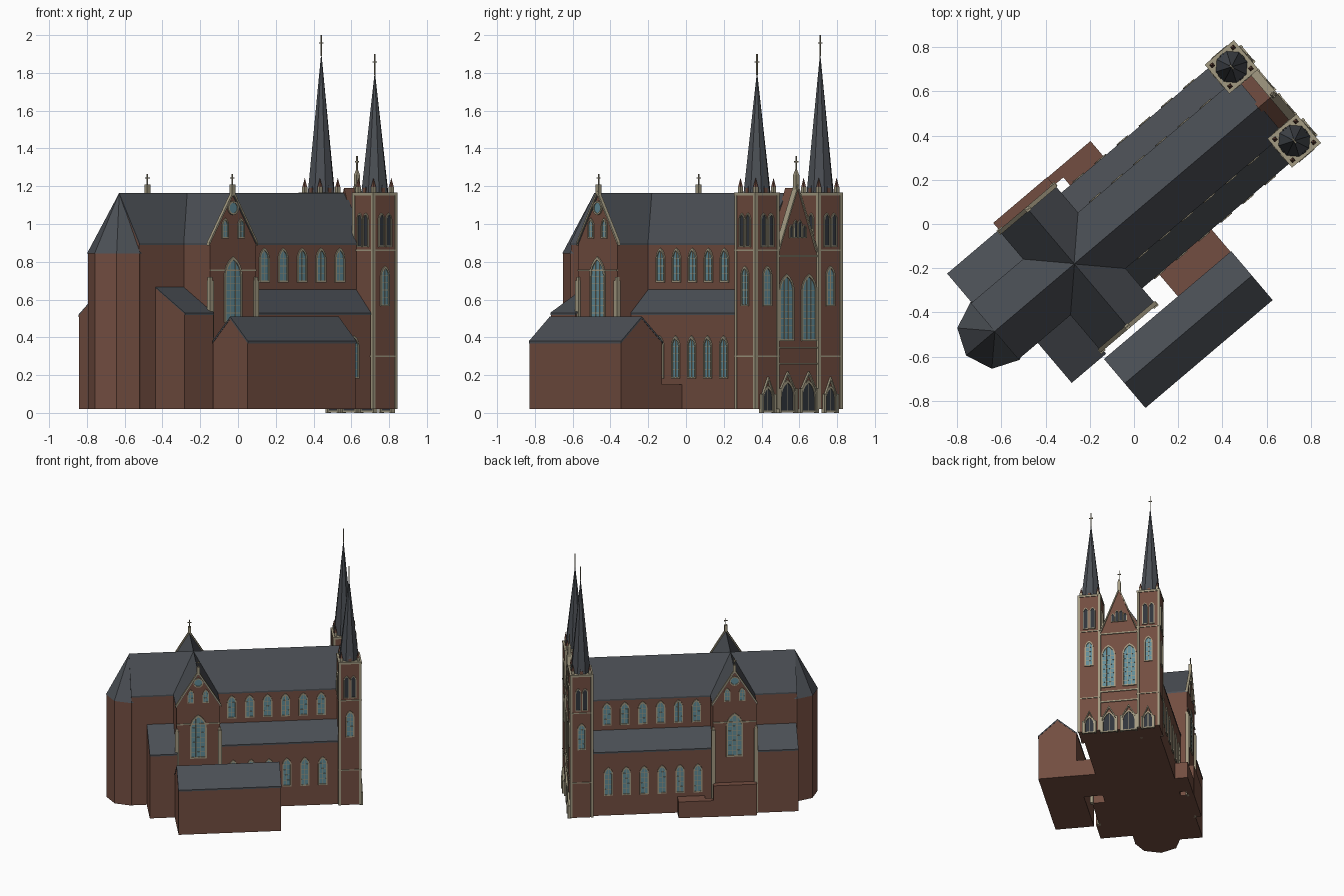
import bpy, bmesh, math
from mathutils import Matrix, Vector

if "Cube" in bpy.data.objects:
    bpy.data.objects.remove(bpy.data.objects["Cube"])

# Church axis: local x = along nave (towards towers), local y = across
WORLD = Matrix.Translation((-0.27, -0.18, 0)) @ Matrix.Rotation(math.radians(40.3), 4, 'Z')
I = Matrix.Identity(4)
COL = {"brick": (0.17, 0.075, 0.052), "slate": (0.07, 0.078, 0.09), "stone": (0.36, 0.32, 0.22),
       "glass": (0.12, 0.26, 0.31), "dark": (0.03, 0.036, 0.045)}
MATS = {}
for k, c in COL.items():
    MATS[k] = bpy.data.materials.new(k)
    MATS[k].diffuse_color = (*c, 1)
parts = {}


def bm_of(part, mat):
    return parts.setdefault((part, mat), bmesh.new())


def wall(angle, x, y):
    """Wall frame: X along the wall, Y up, Z outward (angle 0 faces local -y)."""
    return Matrix.Translation((x, y, 0)) @ Matrix.Rotation(math.radians(angle), 4, 'Z') @ Matrix.Rotation(math.pi / 2, 4, 'X')


def poly(part, mat, pts, d0, d1, M=I):
    bm = bm_of(part, mat)
    lo = [bm.verts.new(M @ Vector((x, y, d0))) for x, y in pts]
    hi = [bm.verts.new(M @ Vector((x, y, d1))) for x, y in pts]
    bm.faces.new(lo[::-1])
    bm.faces.new(hi)
    n = len(pts)
    for i in range(n):
        j = (i + 1) % n
        bm.faces.new((lo[i], lo[j], hi[j], hi[i]))


def box(part, mat, x0, x1, y0, y1, z0, z1, M=I):
    poly(part, mat, [(x0, y0), (x1, y0), (x1, y1), (x0, y1)], z0, z1, M)


def post(part, mat, x, y, r, z0, z1):
    box(part, mat, x - r, x + r, y - r, y + r, z0, z1)


def cone(part, mat, x, y, z0, z1, r, n, rot):
    m = Matrix.Translation((x, y, (z0 + z1) / 2)) @ Matrix.Rotation(math.radians(rot), 4, 'Z')
    bmesh.ops.create_cone(bm_of(part, mat), cap_ends=True, segments=n, radius1=r, radius2=0, depth=z1 - z0, matrix=m)


def ring(part, mat, outer, inner, depth, M):
    bm = bm_of(part, mat)
    loops = [[bm.verts.new(M @ Vector((x, y, d))) for x, y in o]
             for o, d in ((outer, -.005), (outer, depth), (inner, depth), (inner, -.005))]
    n = len(outer)
    for a in range(4):
        p, q = loops[a], loops[(a + 1) % 4]
        for i in range(n):
            j = (i + 1) % n
            bm.faces.new((p[i], p[j], q[j], q[i]))


def arch(x, w, z0, z1):
    zs = z1 - .866 * w
    right = [(w * math.cos(a) - w / 2, zs + w * math.sin(a)) for a in (math.radians(15 * i) for i in range(5))]
    pts = [(-w / 2, z0), (w / 2, z0)] + right + [(-p, q) for p, q in right[-2::-1]]
    return [(x + p, q) for p, q in pts]


def window(name, M, x, w, z0, z1, fill="glass", lights=1, rows=0, f=.009):
    inner, outer = arch(x, w, z0, z1), arch(x, w + 2 * f, z0 - f, z1 + 1.5 * f)
    ring(name + "_frames", "stone", outer, inner, .008, M)
    poly(name + "_panes", fill, inner, -.004, .002, M)
    zs = z1 - .866 * w
    for i in range(1, lights):
        dx = w * (i / lights - .5)
        top = zs + math.sqrt(w * w - (w / 2 + abs(dx)) ** 2)
        box(name + "_bars", "stone", x + dx - .002, x + dx + .002, z0, top, 0, .004, M)
    for i in range(1, rows + 1):
        z = z0 + (zs - z0) * i / rows
        box(name + "_bars", "stone", x - w / 2, x + w / 2, z - .0015, z + .0015, 0, .0035, M)


def chevron(part, mat, c, hw, ze, za, th, d0, d1, M):
    poly(part, mat, [(c - hw, ze - th), (c, za - th), (c + hw, ze - th), (c + hw, ze), (c, za), (c - hw, ze)], d0, d1, M)


def house(name, M, c, hw, ze, za, d0, d1):
    poly(name + "_walls", "brick", [(c - hw, .02), (c + hw, .02), (c + hw, ze - .006), (c, za - .006), (c - hw, ze - .006)], d0, d1, M)
    chevron(name + "_roof", "slate", c, hw + .003, ze, za, .012, d0 - .002, d1 + .002, M)


def leanto(name, s0, s1, t0, t1, zhi, zlo):
    A = wall(90, 0, 0)
    poly(name + "_walls", "brick", [(t0, .02), (t1, .02), (t1, zlo - .005), (t0, zhi - .005)], s0, s1, A)
    e = math.copysign(.003, t1)
    poly(name + "_roof", "slate", [(t0, zhi - .012), (t1 + e, zlo - .012), (t1 + e, zlo), (t0, zhi)], s0, s1 + .002, A)


def cross(x, y, z0, z1, along_y=True):
    post("crosses", "stone", x, y, .003, z0, z1)
    z, a, b = z0 + (z1 - z0) * .62, .003, .014
    if not along_y:
        a, b = b, a
    box("crosses", "stone", x - a, x + a, y - b, y + b, z - .003, z + .003)


ALONG, ACROSS = wall(90, 0, 0), wall(180, 0, 0)

# Nave, choir, transept and polygonal apse
house("nave", ALONG, 0, .163, .90, 1.165, -.47, 1.10)
house("transept", ACROSS, 0, .16, .90, 1.163, -.375, .328)
octo = [(-.47 + .167 * math.cos(math.pi * i / 4), .167 * math.sin(math.pi * i / 4)) for i in range(8)]
poly("apse_walls", "brick", octo, .02, .845)
cone("apse_roof", "slate", -.47, 0, .845, 1.165, .171, 8, 0)

# Side aisles and their windows, choir chapels
for sd in (-1, 1):
    leanto("aisle", .15, 1.05, sd * .16, sd * .28, .655, .53)
    ang = 0 if sd < 0 else 180
    for i in range(6):
        s = .265 + .131 * i
        x = s if sd < 0 else -s
        window("clerestory_window", wall(ang, 0, sd * .163), x, .05, .70, .86, lights=2, rows=3)
        window("aisle_window", wall(ang, 0, sd * .28), x, .048, .19, .395, lights=2, rows=4)
leanto("south_chapel", -.357, -.155, -.155, -.40, .67, .53)
leanto("north_chapel", -.467, -.155, .155, .335, .655, .52)

# Transept gable fronts
for ang, t in ((0, -.375), (180, .328)):
    M = wall(ang, 0, t)
    o = -1 if ang == 0 else 1
    chevron("transept_coping", "stone", 0, .168, .905, 1.178, .018, -.012, .008, M)
    box("transept_bands", "stone", -.16, .16, .75, .759, -.003, .006, M)
    window("transept_window", M, 0, .10, .49, .81, lights=3, rows=6, f=.012)
    for x in (-.055, .055):
        window("transept_lancet", M, x, .032, .93, 1.02, lights=2, rows=2, f=.007)
    circ = [[(r * math.cos(math.pi * i / 8), 1.085 + r * math.sin(math.pi * i / 8)) for i in range(16)] for r in (.037, .028)]
    ring("rose_frames", "stone", *circ, .008, M)
    poly("rose_panes", "glass", circ[1], -.004, .002, M)
    for x in (-.157, .157):
        box("transept_piers", "stone", x - .014, x + .014, .02, .70, -.01, .014, M)
        box("transept_piers", "stone", x - .009, x + .009, .70, .72, -.01, .009, M)
    y = t - o * .004
    post("gable_finials", "stone", 0, y, .011, 1.15, 1.21)
    cross(0, y, 1.21, 1.265, False)

# Front gable between the towers
F = wall(90, 1.19, 0)
poly("front_gable_wall", "brick", [(-.148, .02), (.148, .02), (.148, .83), (.125, .86), (0, 1.19), (-.125, .86), (-.148, .83)], -.10, 0, F)
chevron("front_gable_coping", "stone", 0, .135, .865, 1.21, .022, -.03, .008, F)
for z in (.26, .345, .83):
    box("front_bands", "stone", -.145, .145, z - .005, z + .005, -.003, .007, F)
for x in (-.078, .078):
    window("front_window", F, x, .085, .39, .72, lights=3, rows=7, f=.01)
for x, z in ((-.045, .99), (-.015, 1.015), (.015, 1.015), (.045, .99)):
    window("gable_lancet", F, x, .02, .93, z, "dark", f=.004)
post("gable_finials", "stone", 1.18, 0, .012, 1.18, 1.26)
cone("gable_finial_tips", "stone", 1.18, 0, 1.26, 1.30, .016, 4, 45)
cross(1.18, 0, 1.28, 1.36)

# Doorways: pointed recess under a gabled stone hood
for x, w, h, d in ((-.217, .06, .19, 1.2), (.217, .06, .19, 1.2), (-.073, .085, .22, 1.19), (.073, .085, .22, 1.19)):
    M = wall(90, d, 0)
    window("doorway", M, x, w, .012, h - .06, "dark", lights=2, f=.009)
    chevron("door_hoods", "stone", x, w / 2 + .018, h - .11, h, .016, -.005, .014, M)
    for e in (-1, 1):
        px = x + e * (w / 2 + .014)
        box("door_posts", "stone", px - .007, px + .007, 0, h - .09, -.01, .016, M)

# Towers
C, H = 1.118, .081
for sd, tip in ((1, 1.91), (-1, 1.81)):
    t = sd * .219
    box("tower_walls", "brick", C - H, C + H, t - H, t + H, .02, 1.16)
    box("tower_cornice", "stone", C - H - .005, C + H + .005, t - H - .005, t + H + .005, 1.152, 1.168)
    for z in (.30, .86):
        box("tower_bands", "stone", C - H - .005, C + H + .005, t - H - .005, t + H + .005, z - .004, z + .004)
    for a in (-1, 1):
        for b in (-1, 1):
            post("tower_corner_strips", "stone", C + a * (H - .005), t + b * (H - .005), .009, .02, 1.155)
            px, py = C + a * .062, t + b * .062
            post("pinnacle_bases", "stone", px, py, .010, 1.165, 1.195)
            cone("pinnacle_tips", "brick", px, py, 1.195, 1.245, .013, 4, 45)
    # belfry openings all round, lancets on the free sides
    for ang, nx, ny in ((0, 0, -1), (90, 1, 0), (180, 0, 1), (270, -1, 0)):
        M = wall(ang, C + nx * H, t + ny * H)
        for x in (-.025, .025):
            window("belfry_opening", M, x, .03, .885, 1.05, "dark", f=.006)
        if nx == 1 or ny == sd:
            window("tower_window", M, 0, .045, .575, .765, lights=2, rows=4)
    # octagonal spire with small dormers
    cone("spires", "slate", C, t, 1.165, tip, .075, 8, 22.5)
    for a, b in ((1, 0), (-1, 0), (0, 1), (0, -1)):
        post("spire_dormers", "brick", C + a * .062, t + b * .062, .010, 1.165, 1.19)
        cone("spire_dormer_tips", "slate", C + a * .062, t + b * .062, 1.19, 1.215, .014, 4, 45)
    cross(C, t, tip - .02, tip + .09)

# Annexe on the south, link and low blocks on the north
house("annexe", ALONG, -.56, .142, .38, .51, -.174, .576)
box("annexe_link", "brick", .262, .574, -.43, -.27, .02, .15)
box("north_block", "brick", -.16, .16, .32, .378, .02, .27)
box("north_low_block", "brick", .155, .415, .33, .376, .02, .15)
box("north_low_block", "brick", .215, .415, .275, .335, .02, .149)

# Emit one object per part
for (name, mat), bm in parts.items():
    bmesh.ops.recalc_face_normals(bm, faces=bm.faces)
    me = bpy.data.meshes.new(name)
    bm.to_mesh(me)
    bm.free()
    me.materials.append(MATS[mat])
    ob = bpy.data.objects.new(name, me)
    ob.matrix_world = WORLD
    bpy.context.collection.objects.link(ob)

for m in bpy.data.materials:
    if m.users and not m.is_grease_pencil:
        m.use_nodes = True
        m.node_tree.nodes["Principled BSDF"].inputs["Base Color"].default_value = m.diffuse_color
